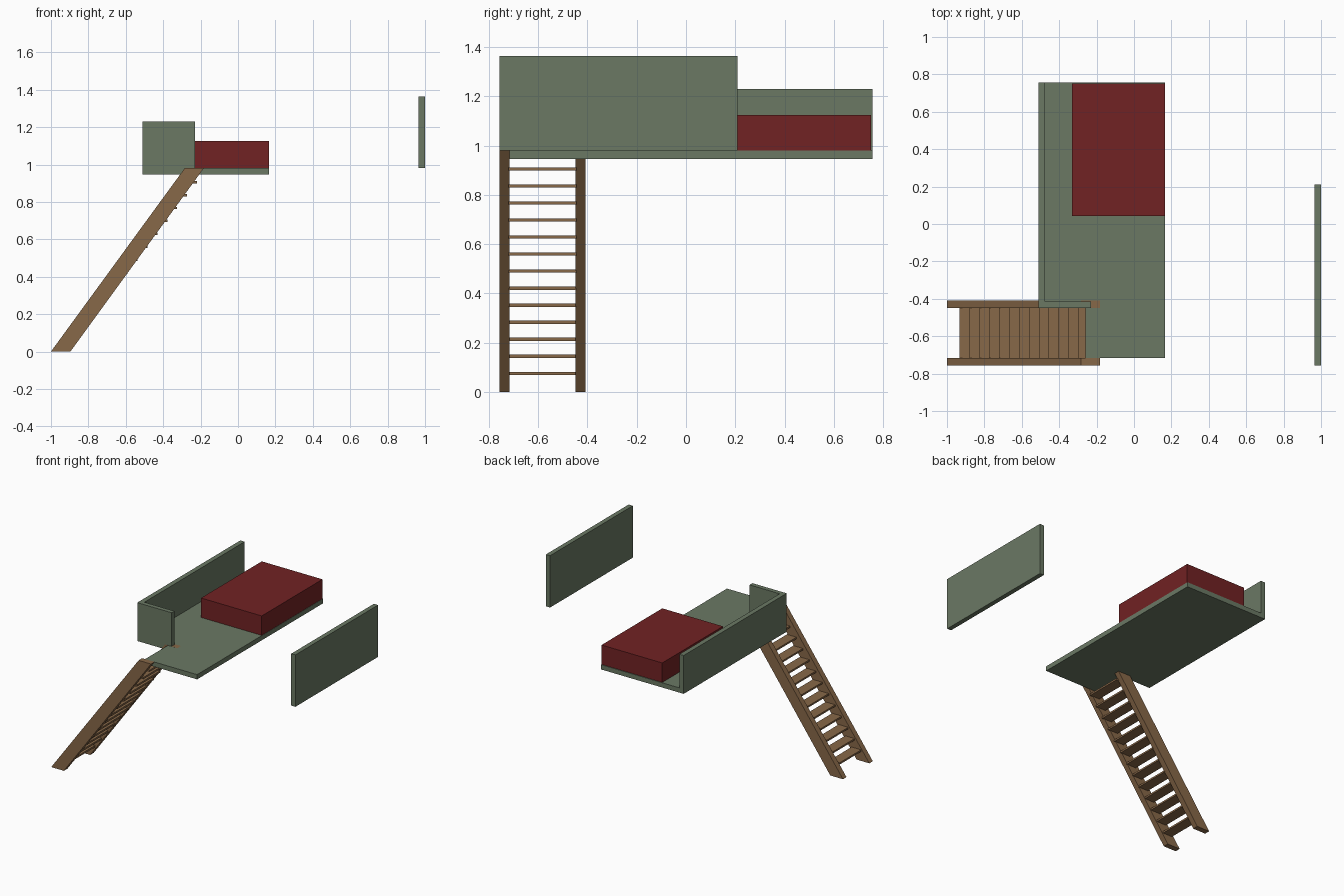
import bpy

if "Cube" in bpy.data.objects:
    bpy.data.objects.remove(bpy.data.objects["Cube"])


def material(name, rgb):
    m = bpy.data.materials.new(name)
    m.diffuse_color = (*rgb, 1)
    m.use_nodes = True
    m.node_tree.nodes["Principled BSDF"].inputs["Base Color"].default_value = m.diffuse_color
    return m


GREEN = material("sage green", (0.145, 0.19, 0.127))
RED = material("dark red", (0.165, 0.016, 0.017))
WOOD = material("brown wood", (0.245, 0.138, 0.065))


def prism(name, outline, axis, lo, hi, mat):
    """Extrude a 2D outline along axis 1 (y, outline in xz) or 2 (z, outline in xy)."""
    def point(a, b, d):
        return (a, d, b) if axis == 1 else (a, b, d)
    n = len(outline)
    verts = [point(a, b, d) for d in (lo, hi) for a, b in outline]
    faces = [list(range(n))[::-1], list(range(n, 2 * n))]
    faces += [[i, (i + 1) % n, (i + 1) % n + n, i + n] for i in range(n)]
    if axis == 1:
        faces = [f[::-1] for f in faces]
    mesh = bpy.data.meshes.new(name)
    mesh.from_pydata(verts, [], faces)
    mesh.materials.append(mat)
    ob = bpy.data.objects.new(name, mesh)
    bpy.context.collection.objects.link(ob)
    return ob


def box(name, x, y, z, mat):
    return prism(name, [(x[0], y[0]), (x[1], y[0]), (x[1], y[1]), (x[0], y[1])],
                 2, z[0], z[1], mat)


# L-shaped loft floor, notched where the stairs arrive
prism("loft_floor", [(-0.26, -0.717), (0.167, -0.717), (0.167, 0.757),
                     (-0.511, 0.757), (-0.511, -0.448), (-0.26, -0.448)],
      2, 0.946, 0.981, GREEN)

# Guard walls
box("side_guard", (-0.511, -0.476), (-0.448, 0.757), (0.947, 1.23), GREEN)
box("front_guard", (-0.511, -0.23), (-0.448, -0.415), (0.947, 1.23), GREEN)

# Detached guard panel
box("detached_panel", (0.966, 1.0), (-0.757, 0.21), (0.981, 1.365), GREEN)

# Mattress
box("mattress", (-0.332, 0.165), (0.042, 0.752), (0.981, 1.125), RED)

# Stair stringers
profile = [(-1.0, 0), (-0.896, 0), (-0.182, 0.9815), (-0.284, 0.9815)]
for side, y in (("front", -0.757), ("back", -0.449)):
    prism(side + "_stringer", profile, 1, y, y + 0.041, WOOD)

# Stair treads
for i in range(13):
    x, z = -0.933 + 0.053 * i, 0.069 + 0.0692 * i
    box(f"tread_{i + 1}", (x, x + 0.078), (-0.72, -0.445), (z, z + 0.013), WOOD)
